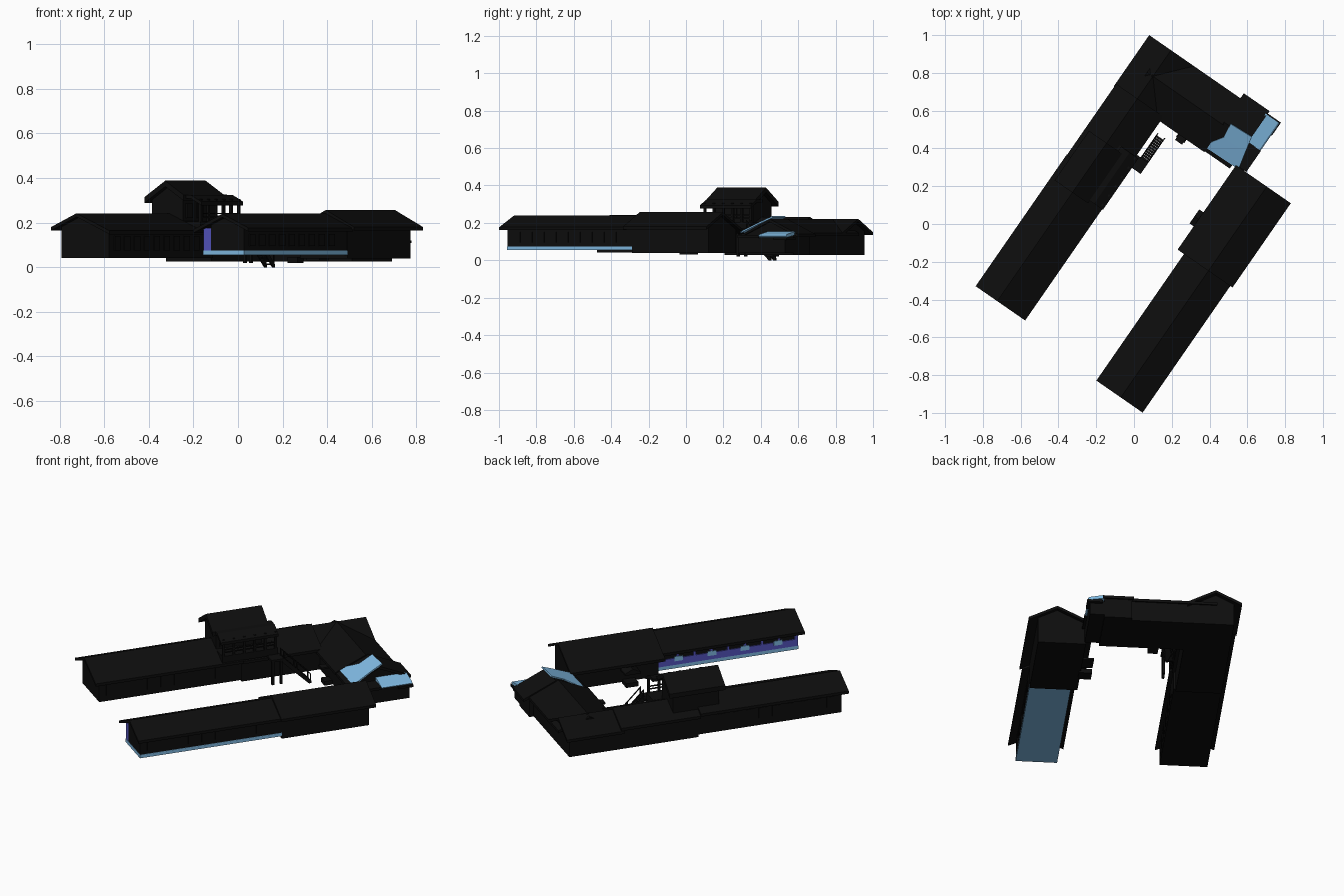
import bpy, bmesh, math

# The compound is laid out in local axes (a across, b along the wings), then turned
TURN = math.radians(-34.7)


def material(name, rgb):
    m = bpy.data.materials.new(name)
    m.diffuse_color = (*rgb, 1)
    return m


BLACK = material("black", (0.004, 0.004, 0.004))
BLUE = material("light_blue", (0.22, 0.50, 0.78))
VIOLET = material("violet", (0.09, 0.09, 0.52))


def finish(name, bm, mat):
    bmesh.ops.recalc_face_normals(bm, faces=bm.faces)
    me = bpy.data.meshes.new(name)
    bm.to_mesh(me)
    bm.free()
    me.materials.append(mat)
    ob = bpy.data.objects.new(name, me)
    ob.rotation_euler.z = TURN
    bpy.context.collection.objects.link(ob)
    return ob


def prism(name, profile, lo, hi, mat=BLACK, along="b"):
    """Extrude a (horizontal, z) profile along one plan axis."""
    bm = bmesh.new()
    place = (lambda p, t: (p[0], t, p[1])) if along == "b" else (lambda p, t: (t, p[0], p[1]))
    face = bm.faces.new([bm.verts.new(place(p, lo)) for p in profile])
    new = bmesh.ops.extrude_face_region(bm, geom=[face])["geom"]
    shift = (0, hi - lo, 0) if along == "b" else (hi - lo, 0, 0)
    bmesh.ops.translate(bm, vec=shift, verts=[v for v in new if isinstance(v, bmesh.types.BMVert)])
    return finish(name, bm, mat)


def box(name, a, b, z, mat=BLACK):
    return prism(name, [(a[0], z[0]), (a[1], z[0]), (a[1], z[1]), (a[0], z[1])], b[0], b[1], mat)


def roof(name, pts, lo, hi, along="b", t=0.016):
    low = [(p, z - t) for p, z in reversed(pts)]
    return prism(name, pts + low, lo, hi, BLACK, along)


def house(name, walls, floor, pts, span, roof_span, along="b"):
    """Gabled walls following the roof line, plus an overhanging roof slab."""
    (l, zl), (m, zm), (r, zr) = pts
    d = 0.008

    def under(p):
        k = (zm - zl) / (m - l) if p < m else (zr - zm) / (r - m)
        return zm + (p - m) * k - d
    w0, w1 = walls
    prism(name + "_walls", [(w0, floor), (w1, floor), (w1, under(w1)), (m, zm - d), (w0, under(w0))],
          span[0], span[1], BLACK, along)
    roof(name + "_roof", pts, roof_span[0], roof_span[1], along)


# Left wing in three lengths, stepping down to the back corner
house("left_wing", (-0.463, -0.205), 0.042, [(-0.502, 0.18), (-0.363, 0.242), (-0.183, 0.164)],
      (-0.72, 0.1), (-0.748, 0.1))
house("left_middle", (-0.463, -0.215), 0.027, [(-0.500, 0.167), (-0.363, 0.232), (-0.195, 0.155)],
      (0.1, 0.55), (0.1, 0.556))
house("left_back", (-0.463, -0.24), 0.027, [(-0.503, 0.15), (-0.363, 0.222), (-0.211, 0.145)],
      (0.55, 0.84), (0.54, 0.868))

# Back wing
house("back_wing", (0.55, 0.84), 0.027, [(0.525, 0.145), (0.70, 0.222), (0.868, 0.147)],
      (-0.4, 0.24), (-0.37, 0.09), "a")
house("back_end", (0.57, 0.865), 0.027, [(0.53, 0.14), (0.715, 0.222), (0.90, 0.14)],
      (0.09, 0.24), (0.084, 0.25), "a")

# Right wing: raised back part and lower front part
house("right_wing_back", (0.31, 0.568), 0.04, [(0.267, 0.159), (0.465, 0.257), (0.62, 0.18)],
      (0.042, 0.54), (0.02, 0.563))
house("right_wing_front", (0.385, 0.566), 0.074, [(0.308, 0.17), (0.465, 0.24), (0.606, 0.177)],
      (-0.77, 0.05), (-0.795, 0.03))
box("right_wing_base", (0.344, 0.568), (-0.772, 0.042), (0.055, 0.075), BLUE)

# Violet veranda along the courtyard side of the right wing
box("veranda_parapet", (0.344, 0.352), (-0.77, 0.03), (0.057, 0.115), VIOLET)
box("veranda_beam", (0.344, 0.352), (-0.77, 0.03), (0.155, 0.172), VIOLET)
for i, b in enumerate((-0.77, 0.022)):
    box("veranda_end_%d" % i, (0.344, 0.386), (b, b + 0.008), (0.057, 0.176), VIOLET)
for i in range(9):
    b = -0.766 + i * 0.097
    box("veranda_post_%d" % i, (0.344, 0.354), (b, b + 0.014), (0.11, 0.16), VIOLET)
for i in range(4):
    b = -0.68 + i * 0.19
    box("veranda_panel_%d" % i, (0.341, 0.346), (b, b + 0.05), (0.098, 0.125), BLUE)

# Blue sloping roof in the inner corner
bm = bmesh.new()
low = [(0.062, 0.55, 0.15), (0.29, 0.555, 0.15), (0.268, 0.65, 0.195), (0.25, 0.735, 0.232),
       (0.118, 0.728, 0.232), (0.13, 0.65, 0.195)]
vs = [bm.verts.new(p) for p in low]
for f in ((0, 1, 2, 5), (5, 2, 3, 4)):
    bm.faces.new([vs[i] for i in f])
patch = finish("blue_corner_roof", bm, BLUE)
thick = patch.modifiers.new("thickness", "SOLIDIFY")
thick.thickness = 0.008
thick.offset = 0

# Low annex with blue lean-to roof at the end of the back wing
box("annex_walls", (0.23, 0.318), (0.56, 0.865), (0.04, 0.122))
prism("annex_blue_roof", [(0.24, 0.135), (0.322, 0.122), (0.33, 0.13), (0.322, 0.138), (0.24, 0.155)],
      0.70, 0.878, BLUE)
box("annex_black_roof", (0.24, 0.332), (0.565, 0.70), (0.12, 0.135))
box("annex_eave", (0.25, 0.334), (0.80, 0.884), (0.108, 0.121))

# Tower over the left wing
TB = (-0.02, 0.242)
prism("tower_walls", [(-0.455, 0.1), (-0.285, 0.1), (-0.285, 0.325), (-0.363, 0.375), (-0.455, 0.316)],
      TB[0], TB[1])
roof("tower_roof", [(-0.477, 0.314), (-0.363, 0.388), (-0.262, 0.324)], -0.049, 0.27, t=0.026)
roof("balcony_roof", [(-0.29, 0.326), (-0.235, 0.324), (-0.178, 0.294)], -0.032, 0.298)
box("balcony_floor", (-0.30, -0.19), (-0.02, 0.30), (0.165, 0.205))
for i in range(6):
    b = -0.018 + i * 0.06
    box("balcony_post_%d" % i, (-0.202, -0.19), (b, b + 0.012), (0.2, 0.305))
for i, z in enumerate((0.222, 0.238)):
    box("balcony_rail_%d" % i, (-0.199, -0.193), (-0.018, 0.295), (z, z + 0.006))
for i in range(3):
    b = 0.0 + i * 0.085
    box("tower_window_%d" % i, (-0.286, -0.279), (b, b + 0.05), (0.22, 0.285))

# Landing and outside stair down to the courtyard
box("landing", (-0.20, -0.122), (0.238, 0.31), (0.158, 0.17))
for i, b in enumerate((0.242, 0.29)):
    box("landing_post_%d" % i, (-0.14, -0.127), (b, b + 0.013), (0.02, 0.16))
STEPS = 11
for i in range(STEPS):
    b = 0.308 + i * 0.0135
    z = 0.158 - i * 0.0142
    box("stair_tread_%d" % i, (-0.168, -0.126), (b, b + 0.012), (z - 0.006, z))
side = [(0.30, 0.148), (0.452, 0.0), (0.468, 0.0), (0.468, 0.012), (0.31, 0.172), (0.30, 0.172)]
for i, a in enumerate((-0.172, -0.128)):
    prism("stair_side_%d" % i, side, a, a + 0.006, BLACK, "a")
    rail = [(0.305, 0.208), (0.465, 0.048), (0.465, 0.055), (0.305, 0.215)]
    prism("stair_rail_%d" % i, rail, a, a + 0.005, BLACK, "a")
    for j, (b, z) in enumerate(((0.305, 0.165), (0.38, 0.09), (0.459, 0.01))):
        box("stair_baluster_%d_%d" % (i, j), (a, a + 0.005), (b, b + 0.006), (z, z + 0.045))

# Small entrance porches facing the courtyard
box("back_porch_roof", (-0.075, -0.03), (0.49, 0.55), (0.115, 0.125))
box("back_porch_step", (-0.08, -0.025), (0.505, 0.55), (0.02, 0.045))
prism("right_porch_roof", [(0.17, 0.118), (0.215, 0.14), (0.26, 0.118), (0.26, 0.108), (0.17, 0.108)],
      0.24, 0.32, BLACK, "a")
box("right_porch_step", (0.25, 0.32), (0.18, 0.25), (0.03, 0.055))

# Window frames on the long walls: inner and outer side of the left wing, outer side of the right
for i in range(9):
    b = -0.68 + i * 0.078
    box("left_inner_window_%d" % i, (-0.208, -0.201), (b, b + 0.045), (0.075, 0.14))
    box("left_outer_window_%d" % i, (-0.467, -0.46), (b, b + 0.045), (0.085, 0.145))
    box("right_outer_window_%d" % i, (0.563, 0.57), (b - 0.05, b - 0.005), (0.095, 0.15))
